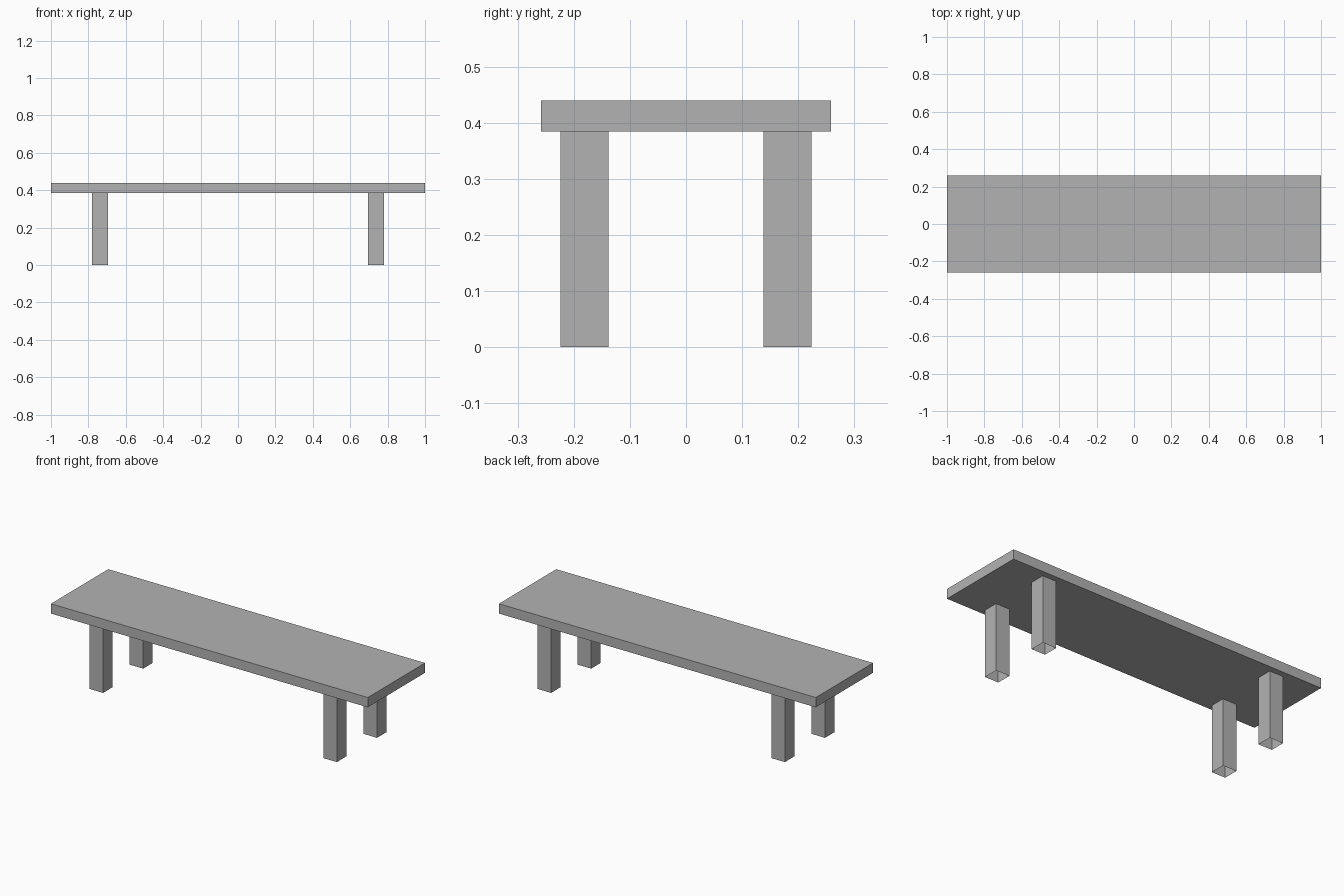
import bpy
import bmesh
from mathutils import Matrix, Vector

cube = bpy.data.objects.get("Cube")
if cube:
    bpy.data.objects.remove(cube, do_unlink=True)

# Single plain grey
grey = bpy.data.materials.new("plain grey")
grey.use_nodes = True
colour = (0.45, 0.45, 0.45, 1)
grey.diffuse_color = colour
grey.node_tree.nodes["Principled BSDF"].inputs["Base Color"].default_value = colour


def box(name, size, centre, open_ends=False):
    bm = bmesh.new()
    bmesh.ops.create_cube(bm, size=1, matrix=Matrix.Diagonal((*size, 1)))
    if open_ends:
        ends = [f for f in bm.faces if abs(f.normal.z) > 0.5]
        bmesh.ops.delete(bm, geom=ends, context="FACES_ONLY")
    mesh = bpy.data.meshes.new(name)
    bm.to_mesh(mesh)
    bm.free()
    mesh.materials.append(grey)
    obj = bpy.data.objects.new(name, mesh)
    obj.location = Vector(centre)
    bpy.context.collection.objects.link(obj)
    return obj


TOP, UNDERSIDE = 0.44, 0.384

# Seat slab
box("seat", (2, 0.516, TOP - UNDERSIDE), (0, 0, (TOP + UNDERSIDE) / 2))

# Four hollow square legs, open underneath
for side, sx in (("left", 1), ("right", -1)):
    for end, sy in (("front", -1), ("back", 1)):
        box(f"{end}_{side}_leg", (0.086, 0.086, UNDERSIDE),
            (sx * 0.738, sy * 0.181, UNDERSIDE / 2), open_ends=True)
